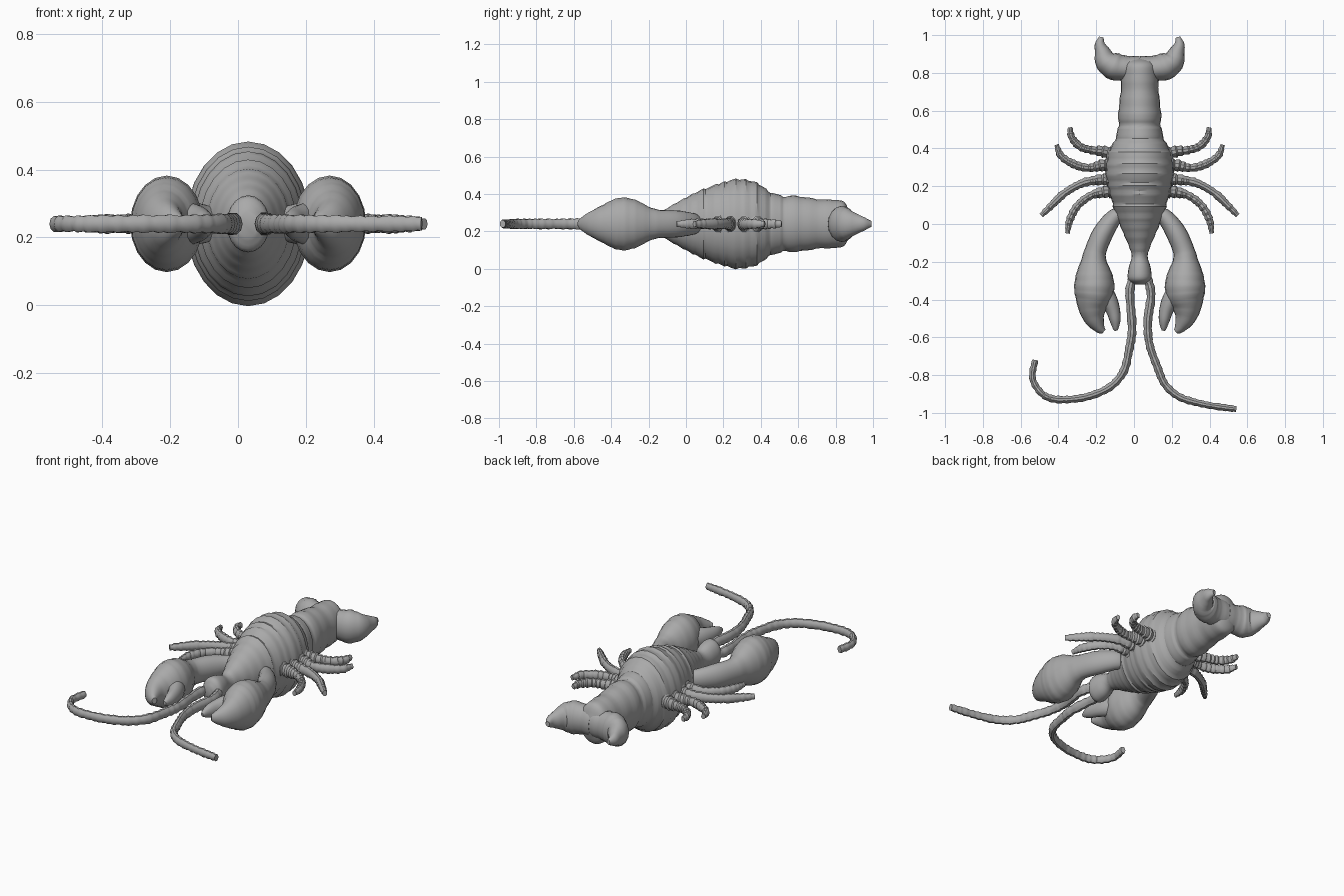
import bpy
import bmesh
import math
from mathutils import Vector

MIDLINE = 0.03      # body axis
LEVEL = 0.24        # height of every centre line
TALL = 1.32         # sections are taller than wide

default_cube = bpy.data.objects.get("Cube")
if default_cube:
    bpy.data.objects.remove(default_cube, do_unlink=True)

shell = bpy.data.materials.new("shell_grey")
shell.use_nodes = True
grey = (0.4, 0.4, 0.4, 1)
shell.diffuse_color = grey
shell.node_tree.nodes["Principled BSDF"].inputs["Base Color"].default_value = grey


def smooth_path(points, steps):
    """Catmull-Rom samples through (x, y, radius) points."""
    knots = [Vector(p) for p in points]
    knots = [2 * knots[0] - knots[1]] + knots + [2 * knots[-1] - knots[-2]]
    samples = []
    for a, b, c, d in zip(knots, knots[1:], knots[2:], knots[3:]):
        for step in range(steps):
            t = step / steps
            samples.append(b + (c - a) * t / 2
                           + (a * 2 - b * 5 + c * 4 - d) * t * t / 2
                           + (b * 3 - a - c * 3 + d) * t * t * t / 2)
    samples.append(knots[-2])
    return samples


def limb(name, points, side=1, steps=4, sides=16, ridge=0.0, pitch=0.05):
    """Closed tube with elliptical sections and overlapping ridges."""
    samples = smooth_path(points, steps)
    mesh_data = bmesh.new()
    rings = []
    travelled = 0.0
    for i, sample in enumerate(samples):
        before = samples[max(i - 1, 0)]
        after = samples[min(i + 1, len(samples) - 1)]
        travelled += (sample.xy - before.xy).length
        along = (after.xy - before.xy).normalized()
        radius = max(sample.z, 0.004)
        radius *= 1 + ridge * (travelled / pitch % 1 - 0.5)
        ring = []
        for k in range(sides):
            angle = math.tau * k / sides
            across = radius * math.cos(angle)
            ring.append(mesh_data.verts.new((
                MIDLINE + side * (sample.x - along.y * across),
                sample.y + along.x * across,
                LEVEL + TALL * radius * math.sin(angle))))
        rings.append(ring)
    for first, second in zip(rings, rings[1:]):
        for k in range(sides):
            n = (k + 1) % sides
            mesh_data.faces.new((first[k], first[n], second[n], second[k]))
    mesh_data.faces.new(rings[0])
    mesh_data.faces.new(rings[-1])
    bmesh.ops.recalc_face_normals(mesh_data, faces=mesh_data.faces)
    mesh = bpy.data.meshes.new(name)
    mesh_data.to_mesh(mesh)
    mesh_data.free()
    mesh.materials.append(shell)
    part = bpy.data.objects.new(name, mesh)
    bpy.context.collection.objects.link(part)
    bpy.ops.object.select_all(action="DESELECT")
    part.select_set(True)
    bpy.context.view_layer.objects.active = part
    bpy.ops.object.shade_smooth_by_angle(angle=math.radians(35))
    return part


# Body: head, carapace and abdomen
limb("head", [(0, -.32, .03), (0, -.29, .062), (0, -.23, .058),
              (0, -.17, .042), (0, -.11, .058)], sides=20)
limb("carapace", [(0, -.17, .038), (0, -.11, .06), (0, -.05, .086),
                  (0, .02, .115), (0, .08, .138), (0, .13, .15),
                  (0, .19, .166), (0, .25, .179), (0, .32, .178),
                  (0, .38, .165), (0, .42, .145), (0, .46, .122)],
     sides=24, ridge=0.05, pitch=0.055)
limb("abdomen", [(0, .42, .11), (0, .45, .126), (0, .5, .116),
                 (0, .53, .11), (0, .56, .114), (0, .63, .109),
                 (0, .72, .099), (0, .8, .098), (0, .85, .085),
                 (0, .88, .03)], sides=24, ridge=0.04, pitch=0.09)

# Tail fan lobes, joined across the end of the abdomen
fan = [(0, .825, .066), (.07, .825, .066), (.13, .833, .073),
       (.178, .865, .062), (.197, .91, .042), (.21, .95, .028),
       (.203, .99, .012)]

# Legs from root to tip: (x, y) joints, thinning at the tip
legs = {
    "rear_leg": [(.14, .37), (.2, .385), (.25, .39), (.315, .41),
                 (.36, .46), (.368, .512)],
    "upper_middle_leg": [(.15, .31), (.2, .31), (.27, .297), (.345, .315),
                         (.415, .36), (.44, .42)],
    "lower_middle_leg": [(.14, .23), (.2, .235), (.3, .217), (.395, .165),
                         (.47, .095), (.52, .045)],
    "fore_leg": [(.13, .17), (.18, .17), (.26, .15), (.33, .095),
                 (.37, .02), (.382, -.05)],
}
leg_radii = (.034, .03, .021, .021, .019, .012)

# Claws: arm swelling into a palm, then two fingers
claw = [(.09, .06, .035), (.14, .03, .045), (.195, -.05, .055),
        (.233, -.14, .057), (.242, -.2, .07), (.242, -.26, .094),
        (.24, -.32, .106), (.243, -.38, .101), (.249, -.44, .079),
        (.24, -.5, .055), (.212, -.55, .03), (.19, -.57, .014)]
thumb = [(.19, -.36, .05), (.16, -.41, .045), (.14, -.46, .037),
         (.13, -.51, .029), (.127, -.55, .016), (.125, -.565, .008)]

for label, side in (("left", 1), ("right", -1)):
    limb(label + "_tail_lobe", fan, side, ridge=0.05)
    limb(label + "_claw", claw, side, sides=20, ridge=0.03)
    limb(label + "_claw_thumb", thumb, side)
    for leg, joints in legs.items():
        path = [(x, y, r) for (x, y), r in zip(joints, leg_radii)]
        limb(label + "_" + leg, path, side, steps=8, sides=10,
             ridge=0.3, pitch=0.03)


def antenna(name, joints):
    path = [(x, y, .024 - .008 * i / len(joints))
            for i, (x, y) in enumerate(joints)]
    limb(name, path, steps=8, sides=10, ridge=0.25, pitch=0.04)


# Antennae curve away differently on each side
antenna("right_antenna", [(-.03, -.27), (-.052, -.36), (-.04, -.55),
                          (-.055, -.66), (-.085, -.78), (-.16, -.865),
                          (-.28, -.915), (-.4, -.93), (-.48, -.92),
                          (-.535, -.88), (-.568, -.81), (-.553, -.72)])
antenna("left_antenna", [(.035, -.27), (.06, -.37), (.043, -.52),
                         (.053, -.64), (.095, -.76), (.135, -.85),
                         (.21, -.915), (.32, -.95), (.42, -.968),
                         (.512, -.98)])
